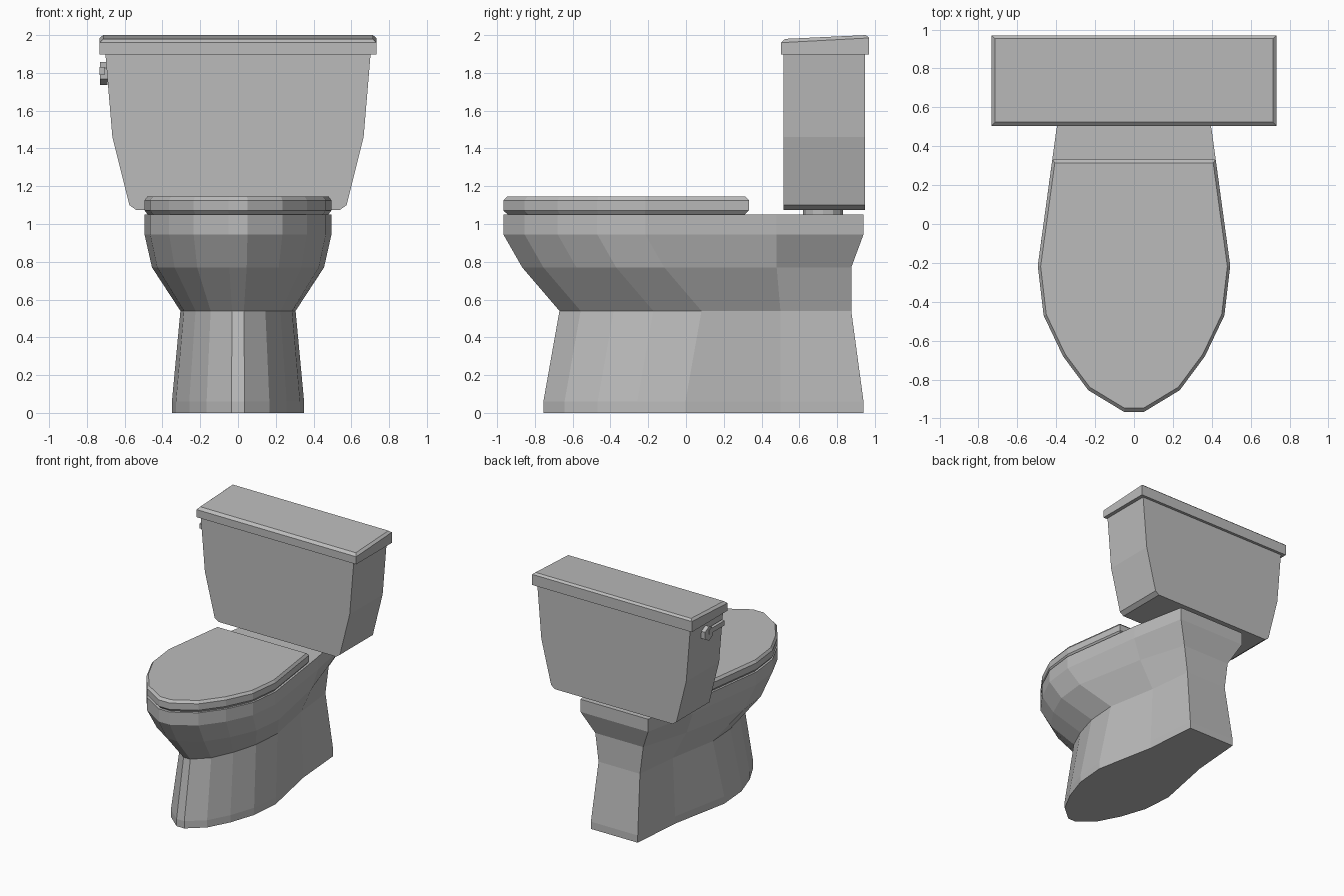
import bpy, bmesh
from math import pi
from mathutils import Matrix

cube = bpy.data.objects.get("Cube")
if cube:
    bpy.data.objects.remove(cube, do_unlink=True)

porcelain = bpy.data.materials.new("grey_porcelain")
GREY = (0.5, 0.5, 0.5, 1)
porcelain.use_nodes = True
porcelain.diffuse_color = GREY
porcelain.node_tree.nodes["Principled BSDF"].inputs["Base Color"].default_value = GREY


def finish(name, bm):
    bmesh.ops.recalc_face_normals(bm, faces=bm.faces)
    mesh = bpy.data.meshes.new(name)
    bm.to_mesh(mesh)
    bm.free()
    mesh.materials.append(porcelain)
    obj = bpy.data.objects.new(name, mesh)
    bpy.context.collection.objects.link(obj)
    return obj


def loft(name, rings):
    """Skin closed rings of 3D points and cap both ends."""
    bm = bmesh.new()
    loops = [[bm.verts.new(p) for p in ring] for ring in rings]
    n = len(loops[0])
    for a, b in zip(loops, loops[1:]):
        for i in range(n):
            j = (i + 1) % n
            bm.faces.new((a[i], a[j], b[j], b[i]))
    bm.faces.new(loops[0][::-1])
    bm.faces.new(loops[-1])
    return finish(name, bm)


def mirrored(half, z):
    """Full outline at height z from its +x half."""
    return [(x, y, z) for x, y in half] + [(-x, y, z) for x, y in reversed(half)]


def rect(hx, y0, y1, z0, z1):
    return [(-hx, y0, z0), (hx, y0, z0), (hx, y1, z1), (-hx, y1, z1)]


def box(name, size, centre):
    bm = bmesh.new()
    bmesh.ops.create_cube(bm, size=1, matrix=Matrix.Translation(centre) @ Matrix.Diagonal((*size, 1)))
    return finish(name, bm)


def cylinder(name, sides, radius, depth, matrix):
    bm = bmesh.new()
    bmesh.ops.create_cone(bm, cap_ends=True, segments=sides, radius1=radius,
                          radius2=radius, depth=depth, matrix=matrix)
    return finish(name, bm)


# Half outline of the oval front, shared by the bowl, pedestal and seat
NOSE = [(0.05, -0.967), (0.235, -0.855), (0.365, -0.68), (0.465, -0.47), (0.495, -0.215)]


def section(z, scale, shift, side, back):
    half = [(x * scale, y + shift) for x, y in NOSE] + [side, back]
    return mirrored(half, z)


# Bowl and pedestal in one lofted body
loft("bowl_and_pedestal", [
    section(0, 0.707, 0.212, (0.25, 0.5), (0.215, 0.94)),
    section(0.06, 0.707, 0.212, (0.25, 0.5), (0.215, 0.94)),
    section(0.54, 0.616, 0.297, (0.23, 0.5), (0.19, 0.875)),
    section(0.77, 0.92, 0.1, (0.34, 0.48), (0.22, 0.875)),
    section(0.945, 1, 0, (0.4, 0.48), (0.31, 0.94)),
    section(1.05, 1, 0, (0.4, 0.48), (0.31, 0.94)),
])

# Closed seat lid with chamfered edges
lid_half = NOSE + [(0.42, 0.333)]
loft("seat_lid", [
    mirrored([(x * s, (y + 0.32) * s - 0.32) for x, y in lid_half], z)
    for z, s in ((1.05, 0.965), (1.072, 1), (1.125, 1), (1.145, 0.97))])

# Tank, tapering towards the bottom
loft("tank", [rect(hx, 0.515, 0.947, z, z) for hx, z in
              ((0.54, 1.075), (0.575, 1.1), (0.665, 1.46), (0.702, 1.9))])

# Tank cover with a sloping chamfered top
loft("tank_cover", [
    rect(0.733, 0.503, 0.97, 1.897, 1.897),
    rect(0.733, 0.503, 0.97, 1.96, 1.985),
    rect(0.714, 0.525, 0.953, 1.98, 2.0),
])

# Spacer joining tank and bowl
cylinder("tank_spacer", 12, 0.105, 0.06, Matrix.Translation((0, 0.725, 1.06)))

# Flush handle on the side of the tank
cylinder("handle_pivot", 6, 0.06, 0.04,
         Matrix.Translation((-0.71, 0.74, 1.797)) @ Matrix.Rotation(pi / 2, 4, "Y") @ Matrix.Rotation(pi / 2, 4, "Z"))
box("handle_lever", (0.025, 0.2, 0.04), (-0.72, 0.64, 1.81))
